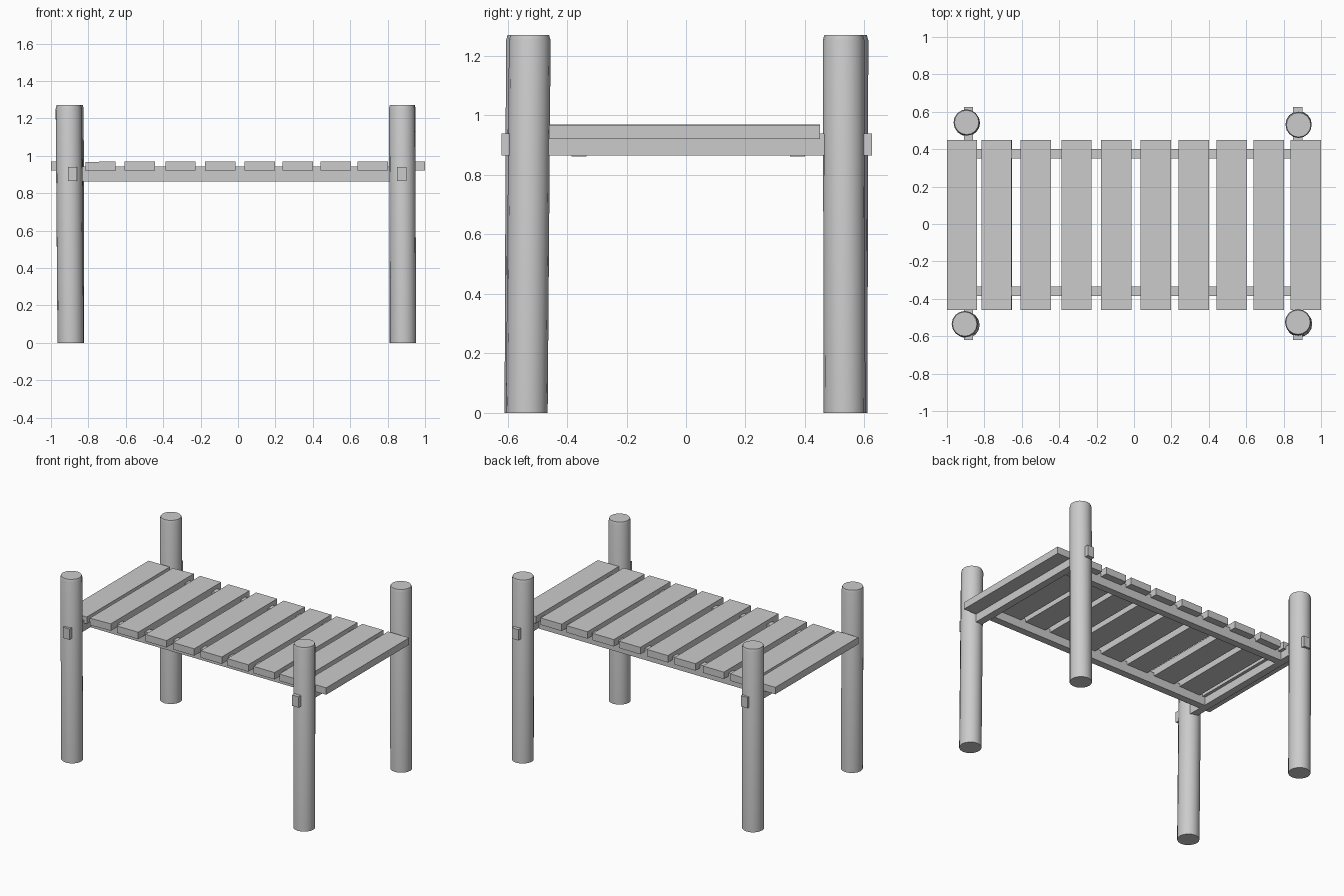
import bpy, bmesh, math
from mathutils import Vector

if "Cube" in bpy.data.objects:
    bpy.data.objects.remove(bpy.data.objects["Cube"])


def finish(name, bm):
    bmesh.ops.recalc_face_normals(bm, faces=bm.faces)
    mesh = bpy.data.meshes.new(name)
    bm.to_mesh(mesh)
    bm.free()
    ob = bpy.data.objects.new(name, mesh)
    bpy.context.collection.objects.link(ob)
    return ob


def box(name, x0, x1, y0, y1, z0, z1, roll=0.0):
    bm = bmesh.new()
    bmesh.ops.create_cube(bm, size=1)
    bmesh.ops.scale(bm, vec=(x1 - x0, y1 - y0, z1 - z0), verts=bm.verts)
    ob = finish(name, bm)
    ob.location = ((x0 + x1) / 2, (y0 + y1) / 2, (z0 + z1) / 2)
    ob.rotation_euler.y = roll
    return ob


def post(name, top, base, height=1.27, sides=16):
    # stacked rings: straight trunk with a slightly worn top edge
    bm = bmesh.new()
    previous = None
    for z, r in ((0, 0.07), (height - 0.018, 0.07), (height, 0.065)):
        c = Vector(base).lerp(Vector(top), z / height)
        ring = [bm.verts.new((c.x + r * math.cos(2 * math.pi * i / sides),
                              c.y + r * math.sin(2 * math.pi * i / sides), z))
                for i in range(sides)]
        if previous:
            for i in range(sides):
                j = (i + 1) % sides
                bm.faces.new((previous[i], previous[j], ring[j], ring[i]))
        else:
            bm.faces.new(ring[::-1])
        previous = ring
    bm.faces.new(previous)
    ob = finish(name, bm)
    bpy.ops.object.select_all(action='DESELECT')
    ob.select_set(True)
    bpy.context.view_layer.objects.active = ob
    bpy.ops.object.shade_smooth_by_angle(angle=math.radians(30))


# Four round posts, with a very slight lean
post("front_left_post", (-0.905, -0.535), (-0.895, -0.54))
post("front_right_post", (0.877, -0.525), (0.883, -0.535))
post("back_left_post", (-0.895, 0.543), (-0.893, 0.54))
post("back_right_post", (0.88, 0.53), (0.88, 0.533))

# Cross beams running through the posts
box("left_cross_beam", -0.91, -0.86, -0.62, 0.625, 0.865, 0.94)
box("right_cross_beam", 0.85, 0.90, -0.62, 0.625, 0.865, 0.94)

# Long stringers under the deck
box("front_stringer", -0.86, 0.85, -0.385, -0.335, 0.862, 0.942)
box("back_stringer", -0.86, 0.85, 0.35, 0.40, 0.862, 0.942)

# Deck planks, the second one sitting a little crooked
centres = (-0.92, -0.735, -0.525, -0.307, -0.095, 0.117, 0.32, 0.522, 0.72, 0.918)
for i, x in enumerate(centres):
    box(f"deck_plank_{i + 1}", x - 0.081, x + 0.081, -0.46, 0.45, 0.92, 0.968,
        roll=math.radians(-1.5) if i == 1 else 0)
